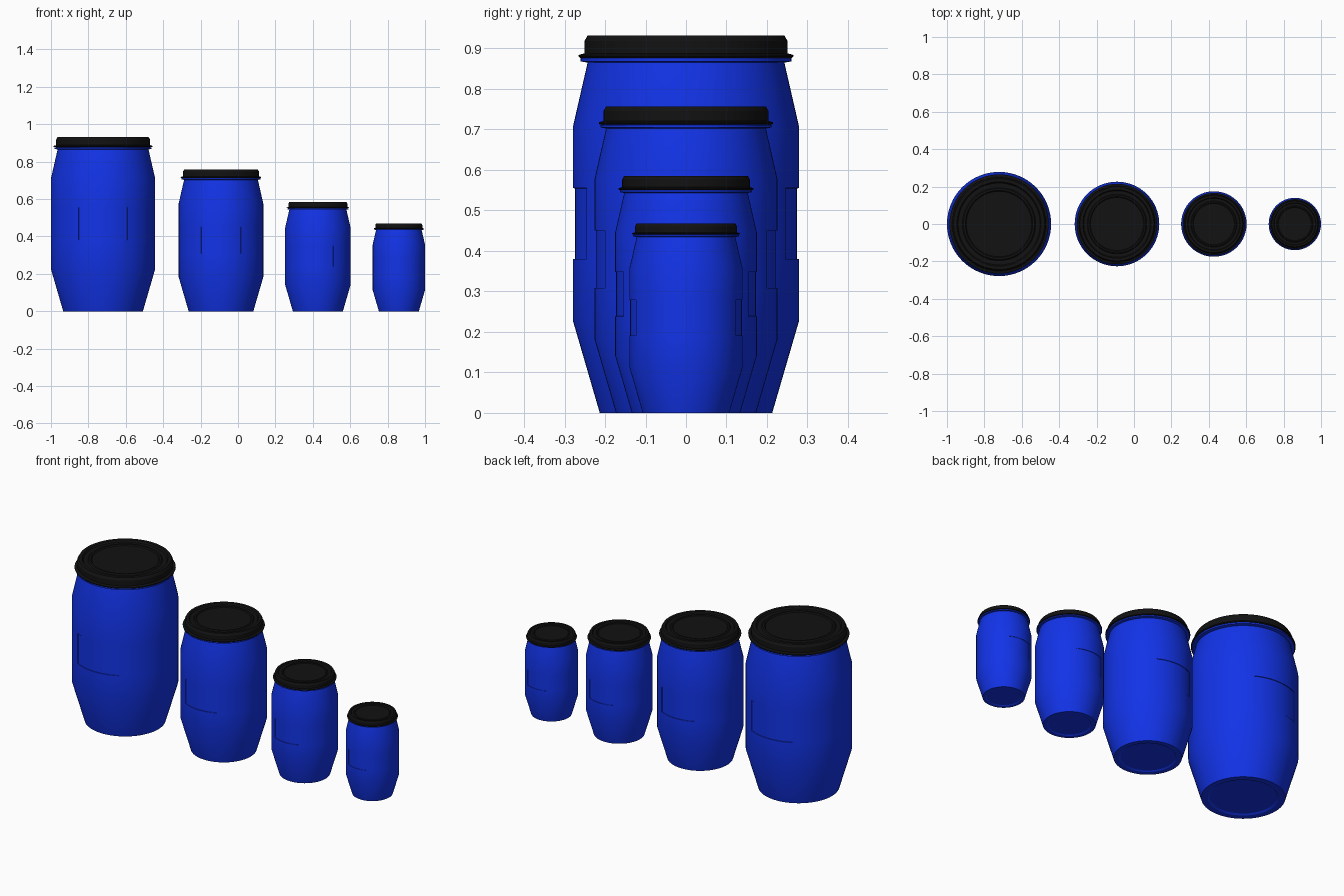
import bpy, bmesh, math

if "Cube" in bpy.data.objects:
    bpy.data.objects.remove(bpy.data.objects["Cube"])

SEG = 64


def material(name, color):
    m = bpy.data.materials.new(name)
    m.diffuse_color = (*color, 1)
    m.use_nodes = True
    m.node_tree.nodes["Principled BSDF"].inputs["Base Color"].default_value = m.diffuse_color
    return m


BLUE = material("blue_plastic", (0.006, 0.033, 0.8))
BLACK = material("black_plastic", (0.006, 0.006, 0.006))

# Half profiles (radius, height) of the largest drum
BODY = [(0.17, 0.006), (0.18, 0.0), (0.213, 0.0), (0.2785, 0.225), (0.2785, 0.38),
        (0.2785, 0.555), (0.2785, 0.71), (0.243, 0.865), (0.26, 0.868),
        (0.26, 0.876), (0.243, 0.878)]
LID = [(0.235, 0.877), (0.262, 0.877), (0.265, 0.880), (0.265, 0.884), (0.251, 0.888),
       (0.251, 0.918), (0.243, 0.932), (0.225, 0.932), (0.219, 0.922),
       (0.196, 0.922), (0.190, 0.928), (0.180, 0.928), (0.175, 0.922)]


def lathe(name, profile, scale, x, mat, panels=False):
    bm = bmesh.new()
    rings = [[bm.verts.new((r * math.cos(2 * math.pi * i / SEG),
                            r * math.sin(2 * math.pi * i / SEG), z))
              for i in range(SEG)] for r, z in profile]
    for a, b in zip(rings, rings[1:]):
        for i in range(SEG):
            j = (i + 1) % SEG
            bm.faces.new((a[i], a[j], b[j], b[i]))
    bm.faces.new(rings[0])
    bm.faces.new(rings[-1])
    bmesh.ops.recalc_face_normals(bm, faces=bm.faces)
    if panels:
        # Shallow label recesses on the front and back
        faces = [f for f in bm.faces if len(f.verts) == 4
                 and 0.44 < f.calc_center_median().z < 0.5
                 and abs(f.calc_center_median().x) < 0.132]
        bmesh.ops.inset_region(bm, faces=faces, thickness=0.0005, depth=-0.004,
                               use_even_offset=True)
    bmesh.ops.scale(bm, vec=(scale,) * 3, verts=bm.verts)
    me = bpy.data.meshes.new(name)
    bm.to_mesh(me)
    bm.free()
    me.materials.append(mat)
    ob = bpy.data.objects.new(name, me)
    ob.location.x = x
    bpy.context.collection.objects.link(ob)
    bpy.ops.object.select_all(action='DESELECT')
    ob.select_set(True)
    bpy.context.view_layer.objects.active = ob
    bpy.ops.object.shade_smooth_by_angle(angle=math.radians(25))


# Four drums of decreasing size: (name, scale, x)
for size, s, x in [("large", 1.0, -0.7215), ("medium", 0.812, -0.091),
                   ("small", 0.628, 0.427), ("mini", 0.502, 0.860)]:
    lathe(size + "_drum_body", BODY, s, x, BLUE, panels=True)
    lathe(size + "_drum_lid", LID, s, x, BLACK)
